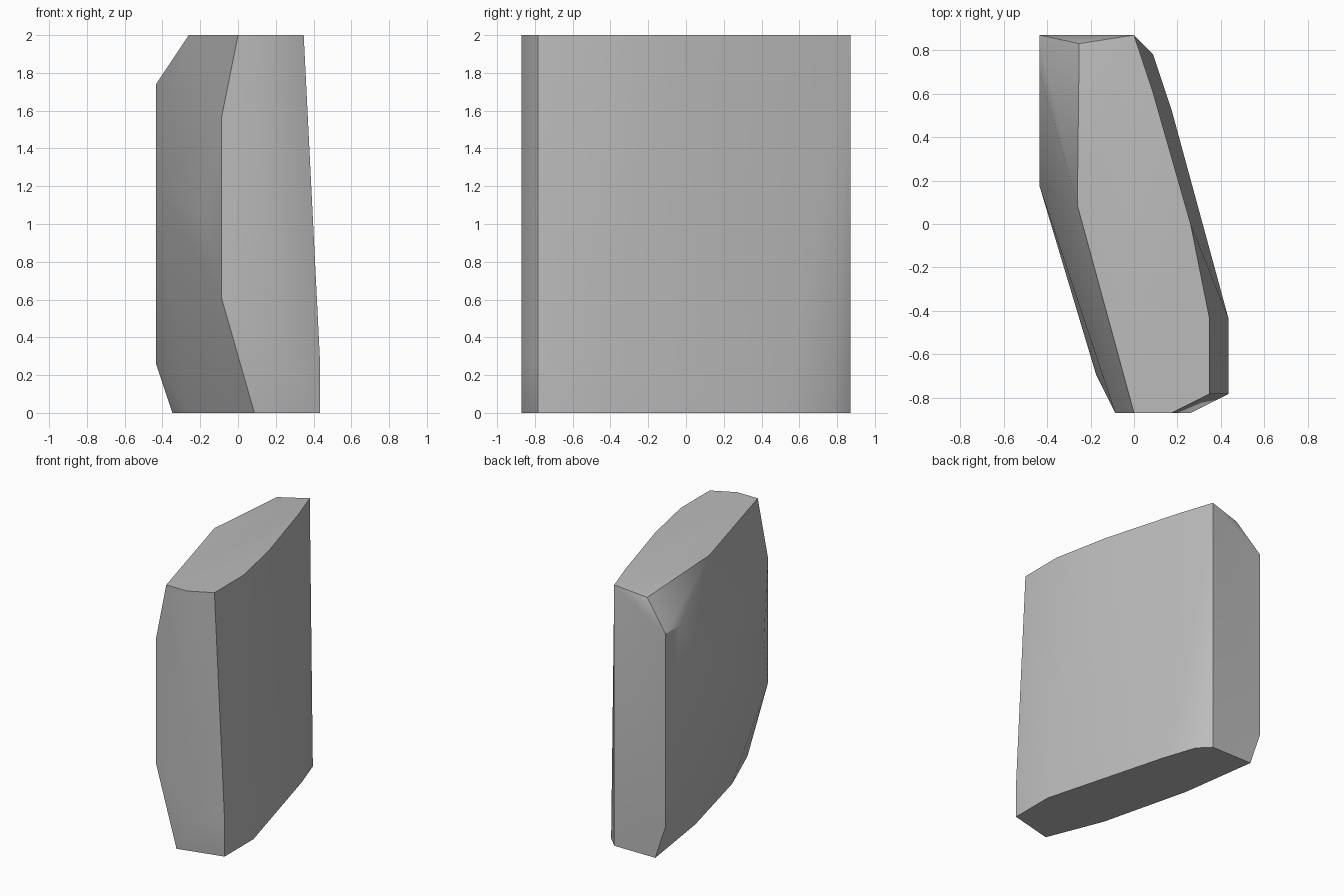
import bpy
import bmesh
import math

if "Cube" in bpy.data.objects:
    bpy.data.objects.remove(bpy.data.objects["Cube"], do_unlink=True)

# The stone is laid out on a coarse grid, twenty-three steps tall
HEIGHT = 23
STEP = 2 / HEIGHT


def make_material(name, colour):
    material = bpy.data.materials.new(name)
    material.use_nodes = True
    material.diffuse_color = colour
    material.node_tree.nodes["Principled BSDF"].inputs["Base Color"].default_value = colour
    return material


def ring(height, outline):
    return [(x * STEP, y * STEP, height * STEP) for x, y in outline]


# Flat top and bottom outlines
top_outline = ring(HEIGHT, [(0, 10), (1, 7), (3, 0), (4, -5), (4, -9),
                            (2, -10), (0, -10), (-3, 1)])
bottom_outline = ring(0, [(0, 10), (1, 9), (2, 6), (5, -5), (5, -9),
                          (1, -10), (-1, -5), (-3, 3), (-4, 10)])

# Chipped corners at the upper back and lower front
upper_chips = ring(22.5, [(-2.9, 9.55)]) + ring(20, [(-5, 10), (-5, 8)])
lower_chips = ring(3, [(-5, 10), (5, -9), (5, -5), (3, -10)]) + ring(2, [(0, -9)])

# Bulging middle of the slab
front_corner = ring(18, [(-1, -10)]) + ring(7, [(-1, -10)])
side_bulge = ring(12, [(-2, -8)]) + ring(14, [(-5, 2)])

# Wrap all the corners in one convex skin
bm = bmesh.new()
for point in (top_outline + bottom_outline + upper_chips + lower_chips
              + front_corner + side_bulge):
    bm.verts.new(point)
hull = bmesh.ops.convex_hull(bm, input=bm.verts)
unused = [v for v in bm.verts if not v.link_faces]
bmesh.ops.delete(bm, geom=unused, context="VERTS")

# Merge coplanar triangles into clean flat facets
bmesh.ops.dissolve_limit(bm, angle_limit=math.radians(0.5),
                         verts=bm.verts, edges=bm.edges)
bmesh.ops.recalc_face_normals(bm, faces=bm.faces)

mesh = bpy.data.meshes.new("stone_slab")
bm.to_mesh(mesh)
bm.free()
stone = bpy.data.objects.new("stone_slab", mesh)
bpy.context.collection.objects.link(stone)
mesh.materials.append(make_material("stone_grey", (0.5, 0.5, 0.5, 1)))

# Soft shading over shallow facets, crisp main edges
bpy.ops.object.select_all(action="DESELECT")
stone.select_set(True)
bpy.context.view_layer.objects.active = stone
bpy.ops.object.shade_smooth_by_angle(angle=math.radians(30))
